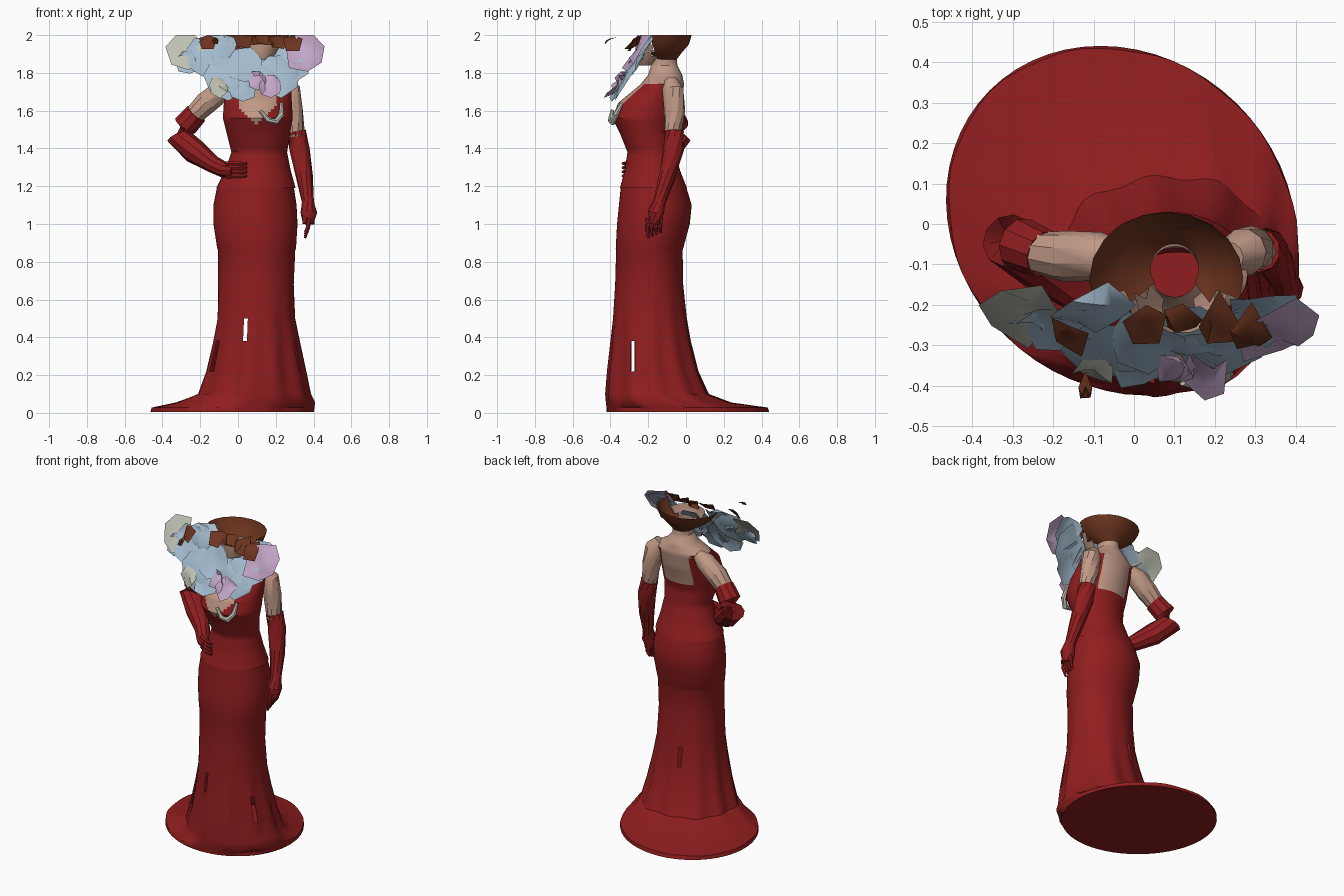
import bpy, bmesh, math, random
from mathutils import Vector

random.seed(4)
cube = bpy.data.objects.get("Cube")
if cube:
    bpy.data.objects.remove(cube)


def material(name, rgb):
    m = bpy.data.materials.new(name)
    m.use_nodes = True
    m.diffuse_color = (*rgb, 1)
    bsdf = next(n for n in m.node_tree.nodes if n.type == 'BSDF_PRINCIPLED')
    bsdf.inputs["Base Color"].default_value = (*rgb, 1)
    bsdf.inputs["Roughness"].default_value = 0.8
    return m


RED = material("crimson cloth", (0.28, 0.0125, 0.0135))
SKIN = material("skin", (0.53, 0.32, 0.24))
BROWN = material("chestnut hair", (0.15, 0.034, 0.013))
BLUE = material("pale blue petal", (0.37, 0.5, 0.62))
LILAC = material("lilac petal", (0.55, 0.38, 0.58))
CREAM = material("cream petal", (0.52, 0.53, 0.45))


def finish(name, bm, mats, rule=None, angle=35):
    for f in bm.faces:
        if rule:
            f.material_index = rule(f.calc_center_median())
    mesh = bpy.data.meshes.new(name)
    bm.to_mesh(mesh)
    bm.free()
    for m in mats:
        mesh.materials.append(m)
    ob = bpy.data.objects.new(name, mesh)
    bpy.context.collection.objects.link(ob)
    bpy.ops.object.select_all(action='DESELECT')
    ob.select_set(True)
    bpy.context.view_layer.objects.active = ob
    bpy.ops.object.shade_smooth_by_angle(angle=math.radians(angle))
    return ob


def bridge(bm, rings, cap_start=False, cap_end=False):
    loops = [[bm.verts.new(p) for p in r] for r in rings]
    n = len(loops[0])
    for a, b in zip(loops, loops[1:]):
        for i in range(n):
            j = (i + 1) % n
            bm.faces.new((a[i], a[j], b[j], b[i]))
    if cap_start:
        bm.faces.new(loops[0][::-1])
    if cap_end:
        bm.faces.new(loops[-1])


def loft(name, rows, mats, n=28, steps=1, rule=None, cap=False, keep=None):
    """Rows are height, left, right, front, back and pleat depth."""
    fine = []
    for a, b in zip(rows, rows[1:]):
        fine += [[p + (q - p) * s / steps for p, q in zip(a, b)] for s in range(steps)]
    fine.append(rows[-1])
    rings = []
    for z, x0, x1, y0, y1, amp in fine:
        ring = []
        for i in range(n):
            t = math.tau * i / n
            k = 1 + amp * (math.cos(11 * t) + 0.6 * math.cos(5 * t + 1))
            ring.append(((x0 + x1) / 2 + (x1 - x0) / 2 * k * math.cos(t),
                         (y0 + y1) / 2 + (y1 - y0) / 2 * k * math.sin(t), z))
        rings.append(ring)
    bm = bmesh.new()
    bridge(bm, rings, cap_start=cap)
    if keep:
        gone = [f for f in bm.faces if not keep(f.calc_center_median())]
        bmesh.ops.delete(bm, geom=gone, context='FACES')
    return finish(name, bm, mats, rule)


def tube(name, points, mat, n=10):
    """Tapered limb; points are x, y, z, radius."""
    pos = [Vector(p[:3]) for p in points]
    rings = []
    for i, p in enumerate(pos):
        tangent = pos[min(i + 1, len(pos) - 1)] - pos[max(i - 1, 0)]
        q = tangent.to_track_quat('Z', 'Y')
        r = points[i][3]
        rings.append([p + q @ Vector((r * math.cos(math.tau * k / n),
                                      r * math.sin(math.tau * k / n), 0)) for k in range(n)])
    bm = bmesh.new()
    bridge(bm, rings, True, True)
    return finish(name, bm, [mat])


def petal(name, centre, size, mat, tilt=0.6, sides=7):
    """Crumpled petal leaning back, trimmed flat at the top."""
    c = Vector(centre)
    bm = bmesh.new()
    hub = bm.verts.new(c)
    loops = []
    for frac in (0.55, 1.0):
        loop = []
        for i in range(sides):
            t = math.tau * i / sides + 0.3
            r = size * frac * random.uniform(0.88, 1.12)
            x, z = r * math.cos(t), r * math.sin(t)
            y = z * tilt + random.uniform(-0.03, 0.03) * frac
            loop.append(bm.verts.new((c.x + x, c.y + y, min(c.z + z, 2.0))))
        loops.append(loop)
    inner, outer = loops
    for i in range(sides):
        j = (i + 1) % sides
        bm.faces.new((hub, inner[i], inner[j]))
        bm.faces.new((inner[i], outer[i], outer[j], inner[j]))
    return finish(name, bm, [mat], angle=40)


# Skirt with pleated flare, trailing hem, narrow slits and closed underside
def unslit(c):
    front_back = abs(c.x - 0.035) < 0.012 and 0.38 < c.z < 0.5
    sides = abs(c.y + 0.28) < 0.012 and 0.22 < c.z < 0.38
    return not (front_back or sides)


skirt = loft("skirt", [
    (0.005, -0.46, 0.40, -0.42, 0.44, 0.0),
    (0.028, -0.455, 0.40, -0.42, 0.435, 0.006),
    (0.055, -0.34, 0.39, -0.42, 0.24, 0.015),
    (0.10, -0.21, 0.375, -0.42, 0.12, 0.03),
    (0.22, -0.165, 0.35, -0.41, 0.065, 0.035),
    (0.38, -0.13, 0.32, -0.395, 0.025, 0.025),
    (0.50, -0.11, 0.30, -0.385, 0.005, 0.01),
    (0.68, -0.105, 0.295, -0.375, -0.015, 0),
    (0.86, -0.105, 0.303, -0.37, -0.018, 0),
    (0.87, -0.11, 0.307, -0.372, -0.015, 0),
    (1.0, -0.13, 0.315, -0.365, 0.02, 0),
    (1.1, -0.13, 0.31, -0.355, 0.03, 0),
    (1.2, -0.11, 0.295, -0.345, 0.0, 0)], [RED], n=60, cap=True, keep=unslit)
# Sweep the train slightly toward one side
for v in skirt.data.vertices:
    if v.co.z < 0.06:
        v.co.x -= 0.12 * v.co.y


# Torso: gown colour below the neckline and along the shoulder straps
def neckline(c):
    side = abs(c.x - 0.1)
    front = c.y < -0.2 and c.z < 1.53 + 0.9 * side
    strap = side > 0.1 and c.z < 1.74
    return 0 if c.z < 1.52 or front or strap else 1


loft("torso", [
    (1.19, -0.115, 0.305, -0.35, 0.005, 0),
    (1.28, -0.07, 0.28, -0.325, -0.03, 0),
    (1.38, -0.035, 0.26, -0.31, -0.06, 0),
    (1.48, -0.06, 0.275, -0.35, -0.07, 0),
    (1.56, -0.08, 0.29, -0.39, -0.05, 0),
    (1.64, -0.075, 0.285, -0.36, -0.025, 0),
    (1.74, -0.07, 0.28, -0.24, -0.01, 0),
    (1.79, 0.0, 0.20, -0.20, -0.02, 0),
    (1.84, 0.04, 0.16, -0.185, -0.045, 0),
    (1.92, 0.04, 0.16, -0.18, -0.055, 0)], [RED, SKIN], n=64, steps=5, rule=neckline)

# Arms and long gloves
tube("left_upper_arm", [(0.24, -0.08, 1.76, 0.035), (0.27, -0.07, 1.71, 0.06),
                        (0.29, -0.06, 1.6, 0.056), (0.31, -0.07, 1.46, 0.046)], SKIN)
tube("left_glove", [(0.308, -0.065, 1.49, 0.054), (0.325, -0.065, 1.4, 0.056),
                    (0.352, -0.1, 1.25, 0.045), (0.37, -0.14, 1.12, 0.033),
                    (0.375, -0.16, 1.06, 0.044), (0.372, -0.165, 1.0, 0.032)], RED)
tube("right_upper_arm", [(-0.03, -0.08, 1.74, 0.035), (-0.08, -0.08, 1.71, 0.06),
                         (-0.17, -0.08, 1.64, 0.063), (-0.25, -0.07, 1.56, 0.05)], SKIN)
tube("right_glove", [(-0.22, -0.075, 1.585, 0.06), (-0.28, -0.05, 1.52, 0.066),
                     (-0.31, -0.04, 1.46, 0.068), (-0.23, -0.1, 1.385, 0.066),
                     (-0.13, -0.18, 1.315, 0.046), (-0.07, -0.25, 1.285, 0.042),
                     (-0.02, -0.29, 1.28, 0.034)], RED)
for i in range(4):
    y = -0.2 + i * 0.022
    tube(f"left_finger_{i + 1}", [(0.375, y, 1.03, 0.015), (0.37, y - 0.005, 0.98, 0.013),
                                  (0.355, y, 0.925 + 0.01 * i, 0.006)], RED, 6)
    z = 1.32 - i * 0.022
    tube(f"right_finger_{i + 1}", [(-0.06, -0.28, z, 0.014), (0.0, -0.315, z, 0.013),
                                   (0.045, -0.335, z, 0.007)], RED, 6)

# Lower face and swept back hair, both open at the top
loft("lower_face", [
    (1.84, 0.07, 0.15, -0.25, -0.16, 0),
    (1.89, 0.03, 0.20, -0.27, -0.10, 0),
    (1.95, 0.0, 0.23, -0.27, -0.07, 0)], [SKIN], n=14, keep=lambda c: c.y < -0.16)
loft("back_hair", [
    (1.87, 0.04, 0.16, -0.17, -0.05, 0),
    (1.91, -0.03, 0.21, -0.24, -0.02, 0),
    (1.95, -0.08, 0.25, -0.28, 0.015, 0),
    (2.0, -0.11, 0.27, -0.30, 0.03, 0)], [BROWN], n=20, keep=lambda c: c.y > -0.17)
locks = [(-0.16, -0.27, 1.97, 0.05), (0.29, -0.27, 1.965, 0.055), (0.03, -0.24, 1.98, 0.055),
         (0.12, -0.24, 1.98, 0.055), (0.21, -0.24, 1.975, 0.055), (-0.12, -0.41, 1.97, 0.02)]
for i, (x, y, z, r) in enumerate(locks):
    petal(f"hair_lock_{i + 1}", (x, y, z), r, BROWN, 0.9, 5)

# Layered ruffle of large petals around the face and chest
petals = [(-0.27, -0.22, 1.92, 0.105, CREAM), (-0.17, -0.25, 1.88, 0.11, BLUE),
          (-0.26, -0.25, 1.86, 0.07, BLUE), (-0.1, -0.22, 1.95, 0.10, BLUE),
          (-0.06, -0.33, 1.77, 0.12, BLUE), (0.03, -0.29, 1.84, 0.10, BLUE),
          (0.02, -0.36, 1.72, 0.075, BLUE), (-0.1, -0.36, 1.73, 0.06, CREAM),
          (0.13, -0.28, 1.84, 0.10, BLUE), (0.22, -0.31, 1.79, 0.125, BLUE),
          (0.1, -0.36, 1.76, 0.05, LILAC), (0.17, -0.37, 1.73, 0.06, LILAC),
          (0.28, -0.26, 1.86, 0.11, BLUE), (0.36, -0.27, 1.91, 0.11, LILAC),
          (0.32, -0.22, 1.95, 0.09, BLUE)]
for i, (x, y, z, r, mat) in enumerate(petals):
    petal(f"ruffle_petal_{i + 1}", (x, y, z), r, mat)

# Curled trim at the neckline
tube("neckline_trim", [(0.12, -0.39, 1.6, 0.01), (0.16, -0.4, 1.55, 0.014),
                       (0.2, -0.39, 1.54, 0.018), (0.23, -0.37, 1.58, 0.016),
                       (0.23, -0.34, 1.64, 0.01)], CREAM, 7)
